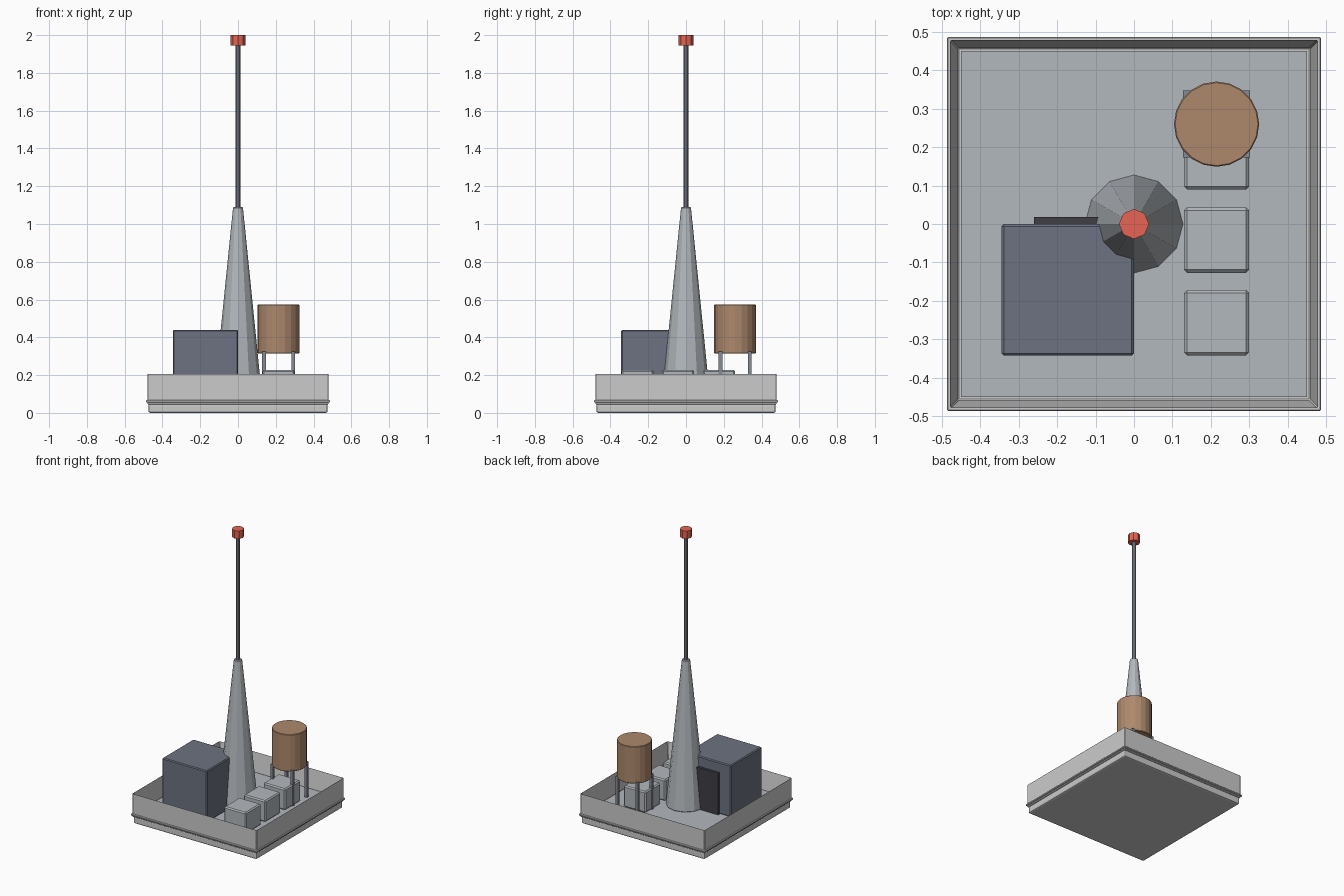
import bpy, bmesh
from math import radians

if "Cube" in bpy.data.objects:
    bpy.data.objects.remove(bpy.data.objects["Cube"])

FLOOR = 0.08


def material(name, rgb):
    m = bpy.data.materials.new(name)
    m.diffuse_color = (*rgb, 1)
    m.use_nodes = True
    m.node_tree.nodes["Principled BSDF"].inputs["Base Color"].default_value = m.diffuse_color
    return m


SLATE = material("slate", (0.15, 0.17, 0.22))
DARK = material("dark", (0.05, 0.05, 0.06))
BROWN = material("brown", (0.42, 0.25, 0.15))
RED = material("red", (0.8, 0.13, 0.09))
STEEL = material("steel", (0.24, 0.26, 0.30))
PALE = material("pale", (0.45, 0.48, 0.51))


def make(name, bm, mat=None, bevel=0, segments=1):
    me = bpy.data.meshes.new(name)
    bm.to_mesh(me)
    bm.free()
    ob = bpy.data.objects.new(name, me)
    bpy.context.collection.objects.link(ob)
    if mat:
        me.materials.append(mat)
    if bevel:
        b = ob.modifiers.new("bevel", "BEVEL")
        b.width, b.segments, b.limit_method = bevel, segments, 'ANGLE'
        b.angle_limit = radians(40)
    return ob


def box_mesh(x, y, z):
    bm = bmesh.new()
    bmesh.ops.create_cube(bm, size=1)
    for v in bm.verts:
        v.co = [lo + (c + 0.5) * (hi - lo) for c, (lo, hi) in zip(v.co, (x, y, z))]
    return bm


def box(name, x, y, z, mat=None, bevel=0, segments=1):
    return make(name, box_mesh(x, y, z), mat, bevel, segments)


def cone(name, x, y, z0, z1, r0, r1, sides, mat=None, bevel=0):
    bm = bmesh.new()
    bmesh.ops.create_cone(bm, cap_ends=True, segments=sides, radius1=r0, radius2=r1, depth=z1 - z0)
    bmesh.ops.translate(bm, verts=bm.verts, vec=(x, y, (z0 + z1) / 2))
    return make(name, bm, mat, bevel)


# Plinth and projecting ledge
box("plinth", (-0.475, 0.475), (-0.475, 0.475), (0, 0.05), None, 0.01, 2)
box("ledge", (-0.487, 0.487), (-0.487, 0.487), (0.055, 0.068), None, 0.003)

# Parapet: block whose top is inset and sunk to form the walls
bm = box_mesh((-0.479, 0.479), (-0.479, 0.479), (0.045, 0.21))
top = max(bm.faces, key=lambda f: f.calc_center_median().z)
bmesh.ops.inset_region(bm, faces=[top], thickness=0.029)
for v in top.verts:
    v.co.z = FLOOR - 0.01
make("parapet", bm, None, 0.003)
box("roof_floor", (-0.451, 0.451), (-0.451, 0.451), (0.06, FLOOR), PALE)

# Antenna: tapered tower, thin mast and warning light
cone("tower", 0, 0, FLOOR, 1.09, 0.128, 0.026, 12, PALE, 0.004)
cone("mast", 0, 0, 1.07, 1.96, 0.013, 0.013, 8, STEEL)
cone("warning_light", 0, 0, 1.945, 2.0, 0.039, 0.039, 8, RED)

# Stair house with door at the back
box("stair_house", (-0.345, 0), (-0.343, 0), (FLOOR, 0.44), SLATE, 0.006)
box("door", (-0.26, -0.09), (-0.01, 0.018), (FLOOR, 0.37), DARK)

# Row of air conditioning units
for i, y in enumerate((-0.257, -0.042, 0.175)):
    box(f"air_unit_{i + 1}", (0.13, 0.3), (y - 0.085, y + 0.085), (FLOOR, 0.228), PALE, 0.008)

# Water tank on four legs
cone("water_tank", 0.215, 0.26, 0.315, 0.573, 0.111, 0.111, 20, BROWN, 0.003)
for i, (sx, sy) in enumerate(((-1, -1), (1, -1), (1, 1), (-1, 1))):
    x, y = 0.215 + sx * 0.077, 0.26 + sy * 0.077
    box(f"tank_leg_{i + 1}", (x - 0.01, x + 0.01), (y - 0.01, y + 0.01), (FLOOR, 0.325), STEEL)
